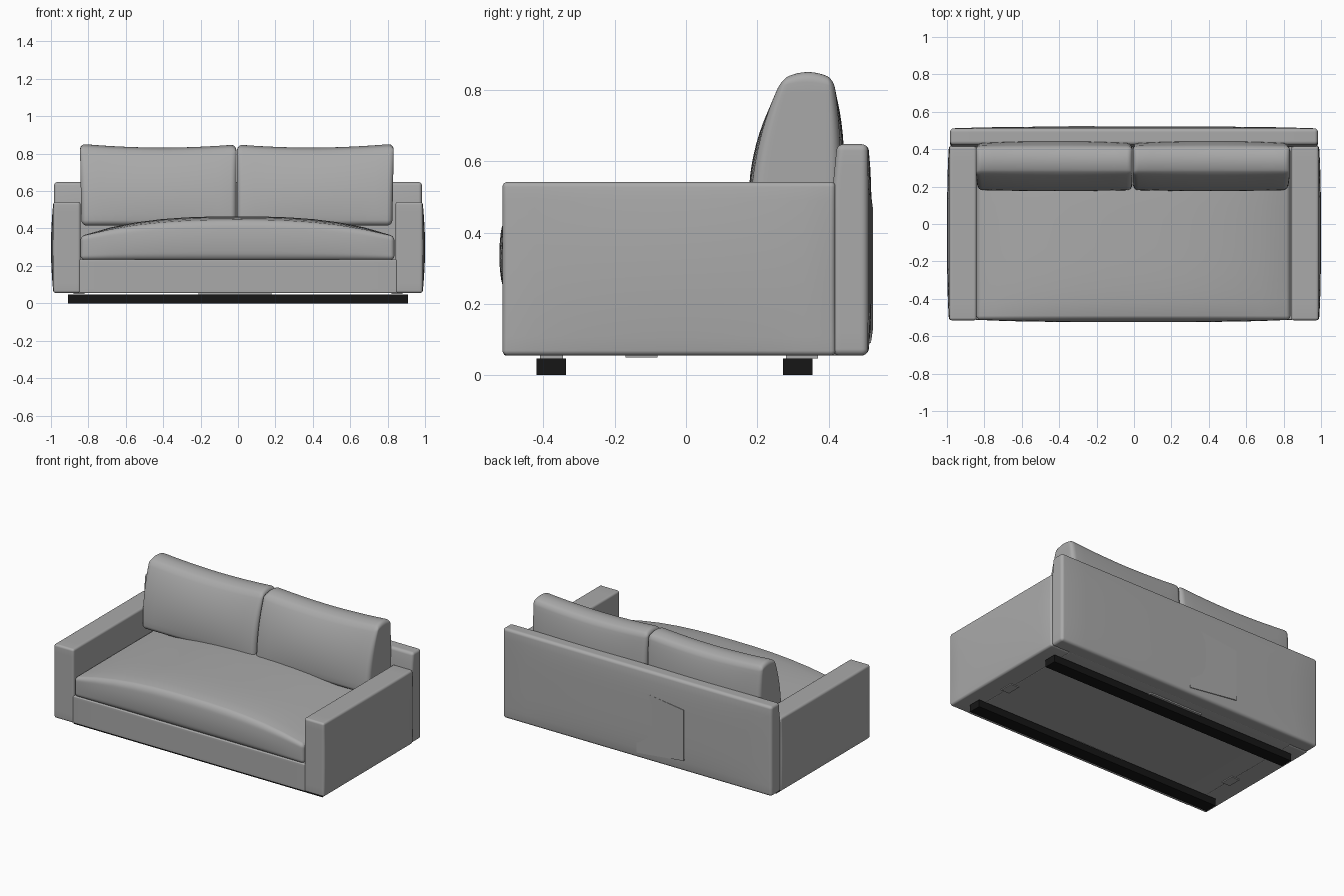
import bpy, bmesh, math
from mathutils import Vector

if "Cube" in bpy.data.objects:
    bpy.data.objects.remove(bpy.data.objects["Cube"])


def material(name, rgb):
    m = bpy.data.materials.new(name)
    m.diffuse_color = (*rgb, 1)
    m.use_nodes = True
    m.node_tree.nodes["Principled BSDF"].inputs["Base Color"].default_value = m.diffuse_color
    return m


FABRIC = material("grey fabric", (0.40, 0.40, 0.40))
BLACK = material("black wood", (0.008, 0.008, 0.008))


def finish(name, bm, mat):
    bmesh.ops.recalc_face_normals(bm, faces=bm.faces[:])
    me = bpy.data.meshes.new(name)
    bm.to_mesh(me)
    bm.free()
    ob = bpy.data.objects.new(name, me)
    bpy.context.collection.objects.link(ob)
    me.materials.append(mat)
    bpy.ops.object.select_all(action='DESELECT')
    ob.select_set(True)
    bpy.context.view_layer.objects.active = ob
    bpy.ops.object.shade_smooth_by_angle(angle=math.radians(40))
    return ob


def soft_box(name, lo, hi, r, mat=FABRIC, shape=None, n=18):
    """Rounded box on a grid; shape(p, u, v, w) may bend it, u v w in -1..1."""
    bm = bmesh.new()
    bmesh.ops.create_cube(bm, size=2)
    bmesh.ops.subdivide_edges(bm, edges=bm.edges[:], cuts=n - 1, use_grid_fill=True)
    mid = [(a + b) / 2 for a, b in zip(lo, hi)]
    half = [(b - a) / 2 for a, b in zip(lo, hi)]

    def spread(c, h):
        # three rows of the grid form each rounded edge
        k = round((c + 1) / 2 * n)
        j = min(k, n - k)
        if j <= 3:
            d = h - r + r * math.tan(math.pi / 4 * (1 - j / 3))
            return -d if k < n / 2 else d
        return (h - r) * (2 * (k - 3) / (n - 6) - 1)

    for vert in bm.verts:
        p = Vector([spread(c, h) for c, h in zip(vert.co, half)])
        core = Vector([max(-(h - r), min(h - r, c)) for c, h in zip(p, half)])
        p = core + (p - core).normalized() * r
        uvw = [max(-1.0, min(1.0, c / h)) for c, h in zip(p, half)]
        p = p + Vector(mid)
        vert.co = shape(p, *uvw) if shape else p
    return finish(name, bm, mat)


def block(name, lo, hi, mat):
    bm = bmesh.new()
    bmesh.ops.create_cube(bm, size=1)
    for v in bm.verts:
        v.co = [a + (b - a) * (c + 0.5) for a, b, c in zip(lo, hi, v.co)]
    return finish(name, bm, mat)


# base frame
soft_box("base_frame", (-0.85, -0.512, 0.055), (0.85, 0.43, 0.235), 0.006)

# arms with gently bulging outer sides
for side, s in (("left", -1), ("right", 1)):
    def arm(p, u, v, w, s=s):
        if u * s > 0:
            p.x += s * 0.013 * math.sqrt(max(0.0, 1 - v * v)) * (1 - w * w) * abs(u)
        return p
    xs = sorted((s * 0.842, s * 0.987))
    soft_box(side + "_arm", (xs[0], -0.515, 0.055), (xs[1], 0.42, 0.542), 0.014, shape=arm)


# backrest panel, slightly padded behind and tapered at the top
def back(p, u, v, w):
    if v > 0:
        p.y += 0.01 * (1 - w ** 4) * (1 - u ** 4)
    elif w > 0.6:
        p.y += 0.012 * (w - 0.6) / 0.4
    return p


soft_box("backrest", (-0.983, 0.412, 0.055), (0.983, 0.511, 0.648), 0.018, shape=back)

# raised wedge of fabric on the rear
bm = bmesh.new()
rows = []
for y_in, y_out in ((0.50, 0.50), (0.519, 0.525)):
    rows.append([bm.verts.new(c) for c in ((0, y_in, 0.09), (0, y_in, 0.51),
                                          (-0.35, y_out, 0.465), (-0.35, y_out, 0.13))])
bm.faces.new(rows[0])
bm.faces.new(rows[1])
for i in range(4):
    j = (i + 1) % 4
    bm.faces.new((rows[0][i], rows[0][j], rows[1][j], rows[1][i]))
finish("rear_flap", bm, FABRIC)


# seat cushion with a crowned top
def seat(p, u, v, w):
    t = (w + 1) / 2
    p.z += t * (0.085 * (1 - abs(u) ** 2.5) + 0.022 * (1 - v ** 4) * (1 - u ** 4))
    if v < 0:
        p.y -= 0.012 * (1 - w * w) * (1 - u ** 4) * abs(v)
    return p


soft_box("seat_cushion", (-0.842, -0.512, 0.232), (0.836, 0.41, 0.358), 0.022, shape=seat)

# two leaning back cushions with sagging tops
for side, s in (("left", -1), ("right", 1)):
    def cushion(p, u, v, w, s=s):
        t = (w + 1) / 2
        puff = (1 - u * u) * (1 - w * w)
        top = 0.832 + 0.017 * u * u + (0.004 if u * s > 0 else 0) * abs(u)
        z = 0.415 + t * (top - 0.415) - 0.02 * v * v * t ** 4
        front = 0.18 + 0.09 * t * t - 0.012 * puff
        rear = 0.434 - 0.02 * t ** 3 + 0.012 * puff
        x = p.x + s * 0.008 * t * max(0, u * s)
        return Vector((x, front + (rear - front) * (v + 1) / 2, z))
    xs = (-0.837, -0.009) if s < 0 else (-0.005, 0.825)
    soft_box(side + "_back_cushion", (xs[0], 0.18, 0.415), (xs[1], 0.43, 0.845), 0.03, shape=cushion)

# black floor runners and their mounting strips
block("front_runner", (-0.91, -0.42, 0), (0.91, -0.337, 0.047), BLACK)
block("rear_runner", (-0.91, 0.272, 0), (0.91, 0.355, 0.047), BLACK)
block("rear_mount", (-0.21, 0.28, 0.046), (0.18, 0.37, 0.058), FABRIC)
block("front_mount", (-0.21, -0.41, 0.046), (0.18, -0.345, 0.058), FABRIC)

# small plates under the arms
for side, s in (("left", -1), ("right", 1)):
    xs = sorted((s * 0.82, s * 0.88))
    block(side + "_under_plate", (xs[0], -0.17, 0.049), (xs[1], -0.08, 0.058), FABRIC)
